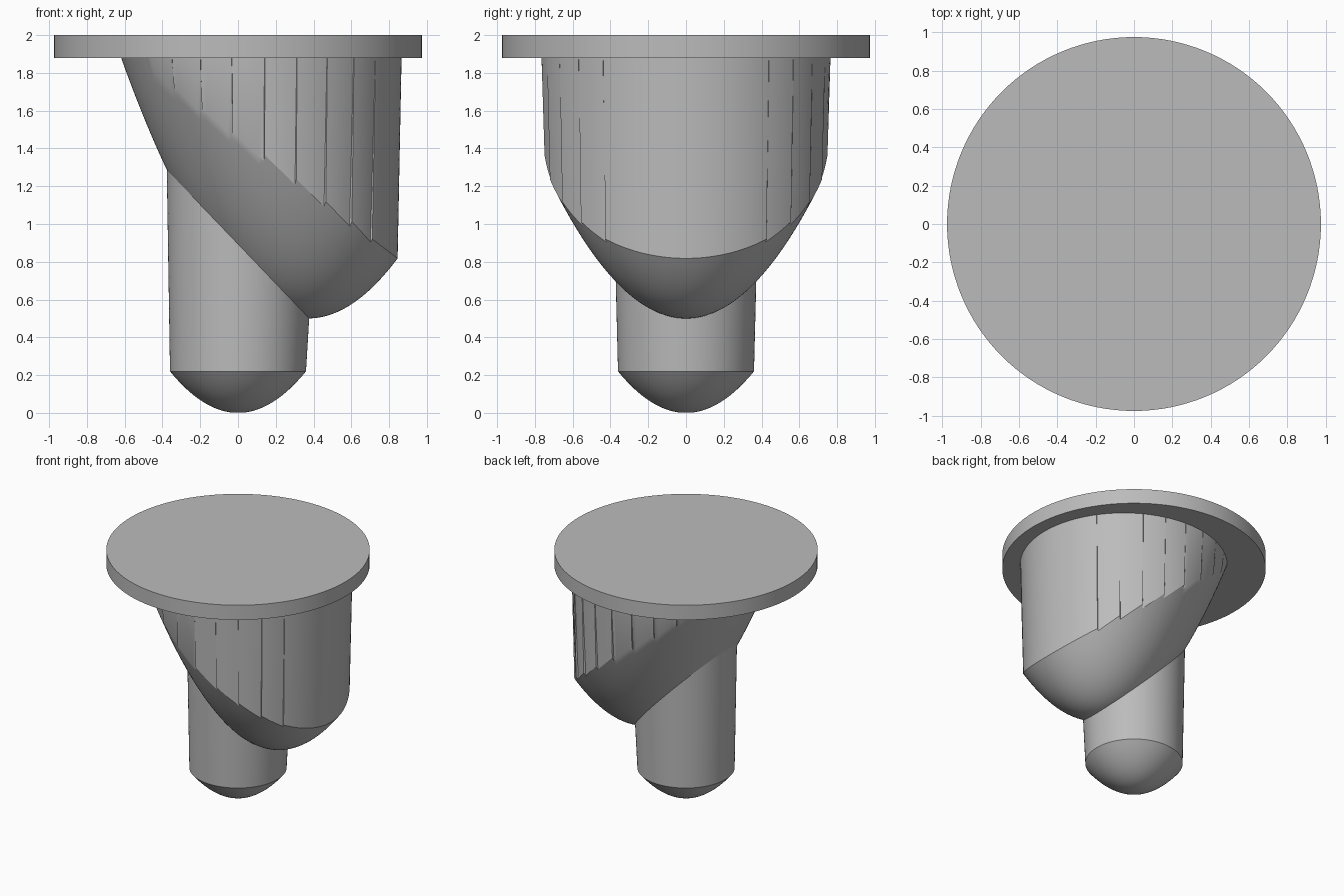
import bpy, bmesh
from math import sin, cos, sqrt, radians, pi

cube = bpy.data.objects.get("Cube")
if cube:
    bpy.data.objects.remove(cube)

PLATE_Z = 1.88       # underside of the plate
APEX_X = 0.37        # axis of the large offset dome
APEX_Z = 0.5
CURVE = 1.41         # steepness of the large dome
BODY_X = 0.1         # centre of the body wall

grey = bpy.data.materials.new("plain grey")
grey.use_nodes = True
grey.diffuse_color = (0.5, 0.5, 0.5, 1)
grey.node_tree.nodes["Principled BSDF"].inputs["Base Color"].default_value = (0.5, 0.5, 0.5, 1)


def dome_z(x, y):
    return APEX_Z + CURVE * ((x - APEX_X) ** 2 + y * y)


def skin(name, rings, cap_first=True, cap_last=True):
    """Join rings of points into one smooth shell with sharp edges."""
    bm = bmesh.new()
    loops = [[bm.verts.new(p) for p in ring] for ring in rings]
    n = len(loops[0])
    for low, high in zip(loops, loops[1:]):
        for i in range(n):
            j = (i + 1) % n
            bm.faces.new((low[i], low[j], high[j], high[i]))
    if cap_first:
        bm.faces.new(loops[0][::-1])
    if cap_last:
        bm.faces.new(loops[-1])
    bmesh.ops.remove_doubles(bm, verts=bm.verts, dist=0.0002)
    bmesh.ops.recalc_face_normals(bm, faces=bm.faces)
    mesh = bpy.data.meshes.new(name)
    bm.to_mesh(mesh)
    bm.free()
    obj = bpy.data.objects.new(name, mesh)
    bpy.context.collection.objects.link(obj)
    mesh.materials.append(grey)
    bpy.ops.object.select_all(action='DESELECT')
    obj.select_set(True)
    bpy.context.view_layer.objects.active = obj
    bpy.ops.object.shade_smooth_by_angle(angle=radians(30))
    return obj


def circle(radius, z, count=128):
    return [(radius * cos(2 * pi * i / count), radius * sin(2 * pi * i / count), z)
            for i in range(count)]


# Round top plate
skin("top_plate", [circle(0.975, PLATE_Z), circle(0.975, 2)])

# Post with a small dome below and a drafted side up to the slanted seam
dome = [circle(0.36 * k / 16, 0.22 * (k / 16) ** 2) for k in range(1, 17)]
seam = [(x, y, dome_z(x, y) + 0.002) for x, y, z in circle(0.377, 0)]
skin("post", dome + [seam], cap_last=False)


# Body wall: smooth on its left, stepped in narrow sectors all round the rest
def reach(angle):
    """Distance from the body centre to the dome at the plate's underside."""
    offset = BODY_X - APEX_X
    b = offset * cos(angle)
    return -b + sqrt(b * b - offset ** 2 + (PLATE_Z - APEX_Z) / CURVE)


START, SECTOR = 35, 13
half = [(a, 0.745) for a in range(0, START, 2)] + [(START - 0.1, 0.745)]
a = START
while a < 178:
    end = min(a + SECTOR, 180)
    for k in range(7):
        t = k / 6
        half.append((a + (end - a - 0.2) * t + 0.05, 0.734 + 0.016 * t))
    a = end
outline = half + [(-angle, r) for angle, r in reversed(half[1:])]

lower, upper = [], []
for angle, radius in outline:
    a = radians(angle)
    limit = reach(a)
    lower.append((a, min(radius, limit)))
    upper.append((a, min(0.766, limit)))


def body_point(a, r):
    return BODY_X + r * cos(a), r * sin(a)


rings = []
for k in range(1, 33):
    ring = []
    for a, r in lower:
        x, y = body_point(a, r * k / 32)
        ring.append((x, y, dome_z(x, y)))
    rings.append(ring)
rings.append([(*body_point(a, r), PLATE_Z) for a, r in upper])
skin("body", rings, cap_last=False)
